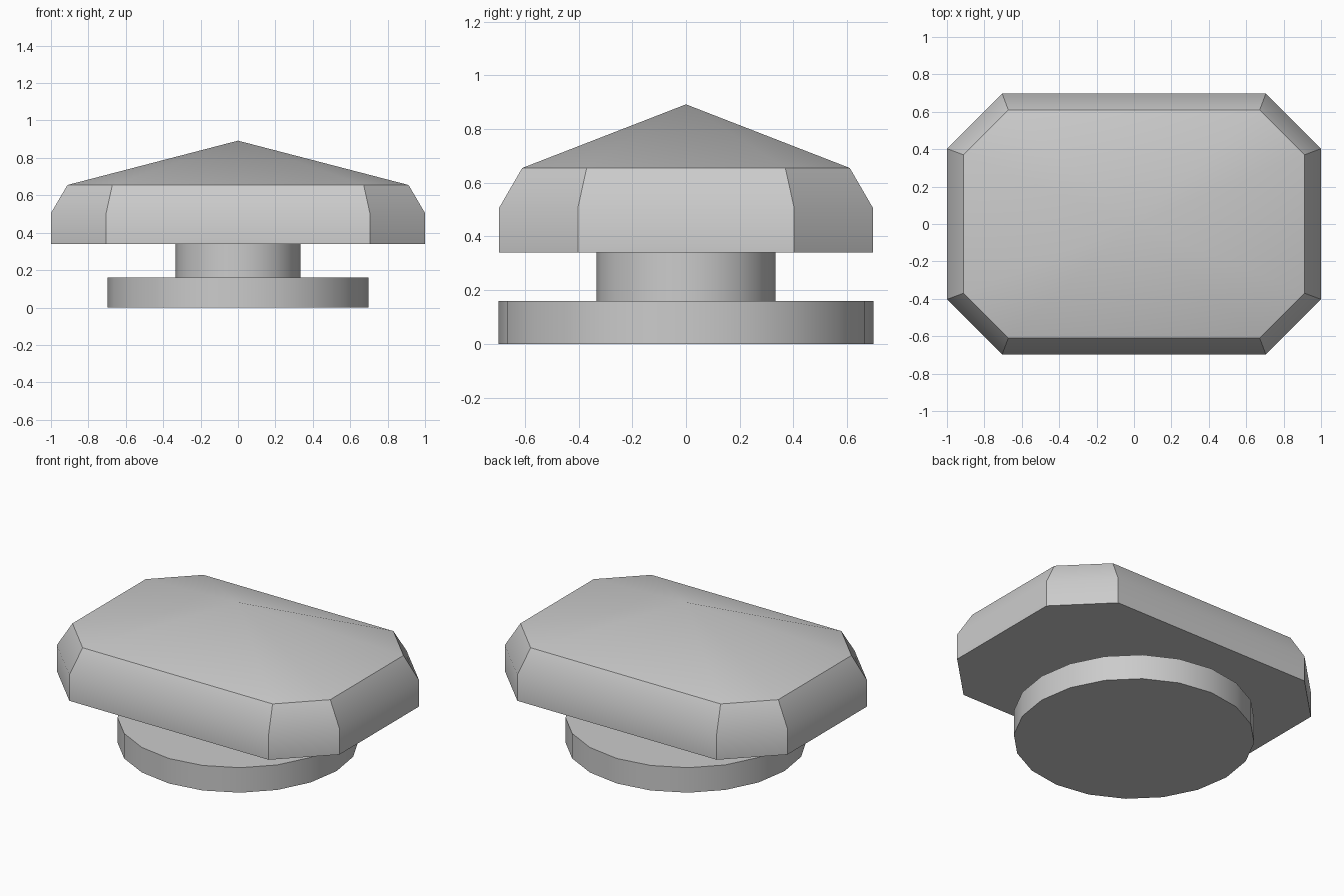
import bpy, bmesh, math

cube = bpy.data.objects.get("Cube")
if cube:
    bpy.data.objects.remove(cube, do_unlink=True)

# Single material
grey = bpy.data.materials.new("plain grey")
grey.use_nodes = True
colour = (0.6, 0.6, 0.6, 1)
grey.diffuse_color = colour
grey.node_tree.nodes["Principled BSDF"].inputs["Base Color"].default_value = colour


def finish(obj):
    obj.data.materials.append(grey)
    bpy.ops.object.select_all(action="DESELECT")
    obj.select_set(True)
    bpy.context.view_layer.objects.active = obj
    bpy.ops.object.shade_smooth_by_angle(angle=math.radians(35))


def disc(name, radius, bottom, top, sides):
    bpy.ops.mesh.primitive_cylinder_add(
        vertices=sides, radius=radius, depth=top - bottom,
        location=(0, 0, (bottom + top) / 2))
    bpy.context.object.name = name
    finish(bpy.context.object)


def octagon(bm, long_end, short_end, z):
    """Ring of a chamfered rectangle; the arguments are its two corner points."""
    (ax, ay), (bx, by) = long_end, short_end
    points = []
    for sx, sy in ((1, 1), (-1, 1), (-1, -1), (1, -1)):
        pair = [(sx * bx, sy * by), (sx * ax, sy * ay)]
        points += pair if sx * sy > 0 else pair[::-1]
    return [bm.verts.new((x, y, z)) for x, y in points]


# Base and stem
disc("base_disc", 0.698, 0, 0.16, 20)
disc("stem", 0.333, 0.15, 0.35, 20)

# Cap: straight wall, sloped rim and low pointed roof
bm = bmesh.new()
wall = ((0.705, 0.697), (1.0, 0.403))
rim = ((0.672, 0.61), (0.912, 0.37))
rings = [octagon(bm, *wall, 0.34), octagon(bm, *wall, 0.505), octagon(bm, *rim, 0.655)]
apex = bm.verts.new((0, 0, 0.892))
bm.faces.new(rings[0][::-1])
for i in range(8):
    j = (i + 1) % 8
    for low, high in zip(rings, rings[1:]):
        bm.faces.new((low[i], low[j], high[j], high[i]))
    bm.faces.new((rings[-1][i], rings[-1][j], apex))
bmesh.ops.recalc_face_normals(bm, faces=bm.faces)
mesh = bpy.data.meshes.new("cap")
bm.to_mesh(mesh)
bm.free()
cap = bpy.data.objects.new("cap", mesh)
bpy.context.collection.objects.link(cap)
finish(cap)
